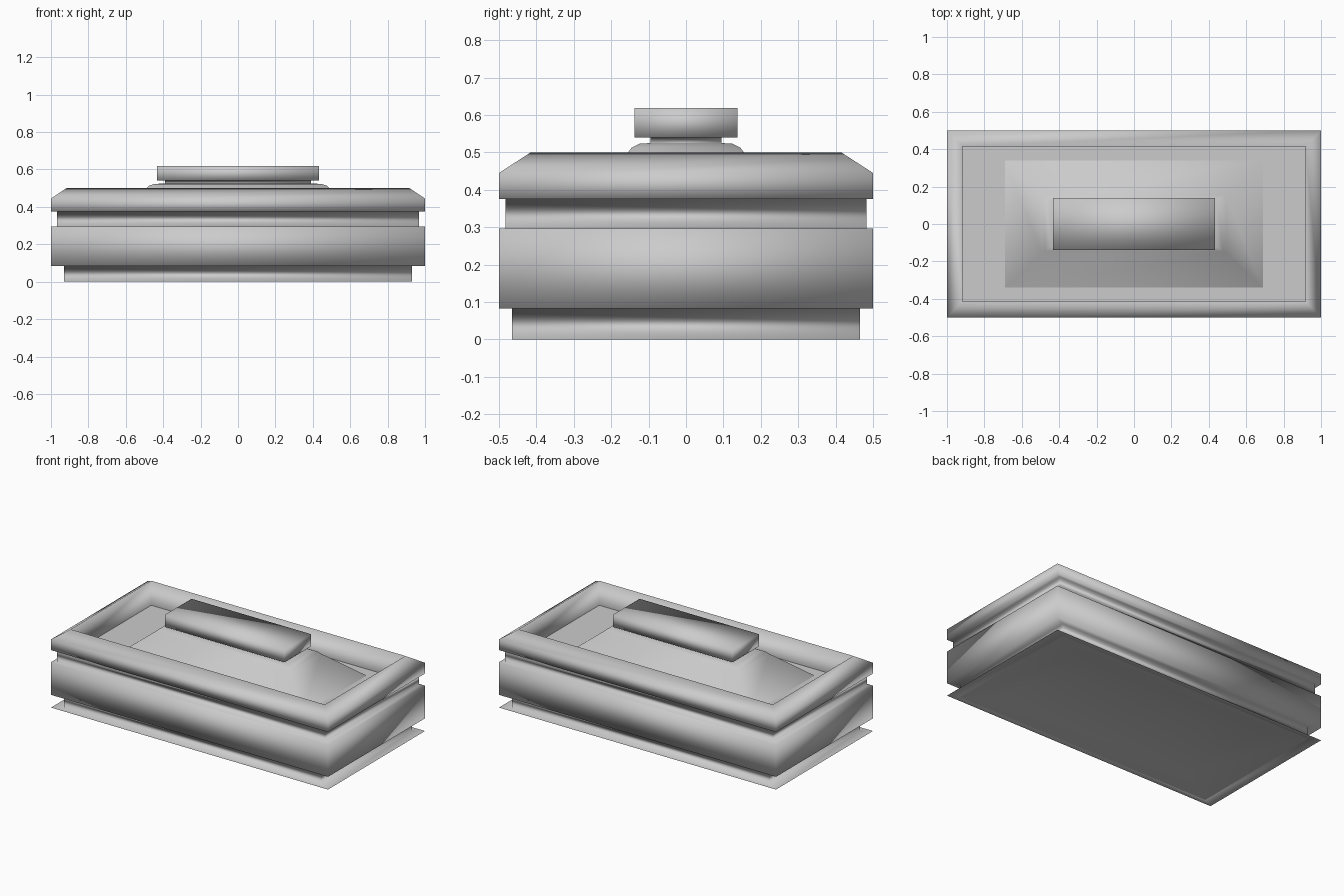
import bpy, bmesh

if "Cube" in bpy.data.objects:
    bpy.data.objects.remove(bpy.data.objects["Cube"])


def rect_loft(name, rings, cap_top=False, smooth=True):
    """Skin a stack of centred rectangles given as (half x, half y, z)."""
    bm = bmesh.new()
    loops = []
    for hx, hy, z in rings:
        corners = ((-hx, -hy), (hx, -hy), (hx, hy), (-hx, hy))
        loops.append([bm.verts.new((x, y, z)) for x, y in corners])
    for a, b in zip(loops, loops[1:]):
        for i in range(4):
            j = (i + 1) % 4
            bm.faces.new((a[i], a[j], b[j], b[i]))
    if cap_top:
        bm.faces.new(loops[-1])
    for f in bm.faces:
        f.smooth = smooth
    mesh = bpy.data.meshes.new(name)
    bm.to_mesh(mesh)
    bm.free()
    obj = bpy.data.objects.new(name, mesh)
    bpy.context.collection.objects.link(obj)
    return obj


# Hollowed underside, foot flange, plinth, wide band, groove and bevelled rim
rect_loft("underside", [(.93, .465, 0), (.69, .34, .03), (.432, .138, .05)],
          cap_top=True)
rect_loft("body_shell", [(1, .5, 0), (.93, .465, 0), (.93, .465, .083),
                         (1, .5, .083), (1, .5, .296), (.967, .483, .296),
                         (.967, .483, .375), (1, .5, .375), (1, .5, .445),
                         (.917, .415, .5), (.917, .415, .34)])

# Sunken floor inside the rim
rect_loft("sunken_floor", [(.917, .415, .34), (.69, .34, .34)], smooth=False)

# Sloping mound that carries the handle, then neck and block handle
rect_loft("mound", [(.69, .34, .34), (.49, .155, .5), (.475, .145, .513),
                    (.445, .125, .523), (.39, .095, .525)])
rect_loft("handle", [(.39, .095, .525), (.39, .095, .54), (.432, .138, .54),
                     (.432, .138, .618)], cap_top=True)
